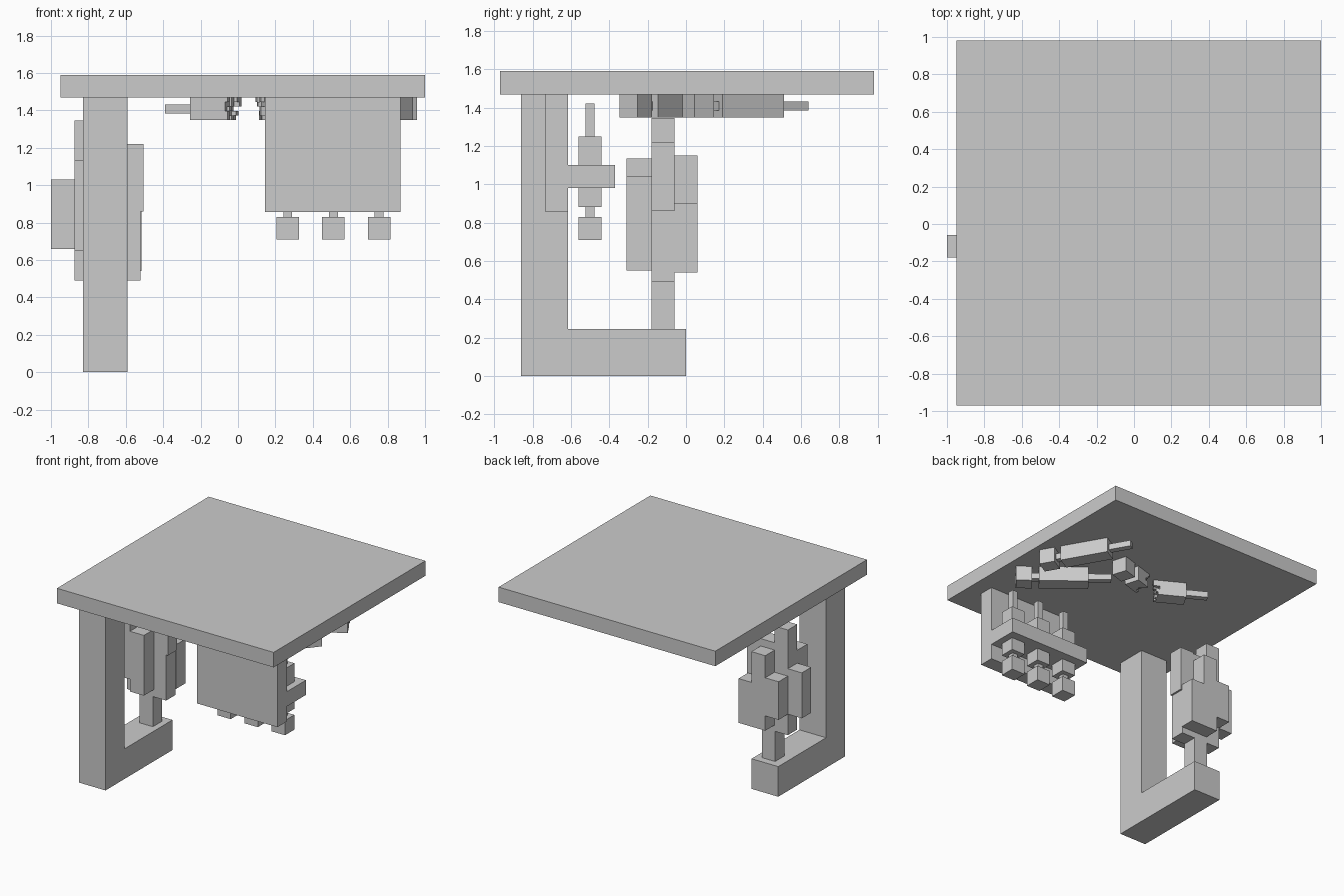
import bpy, bmesh, math, random
from mathutils import Matrix, Vector

if "Cube" in bpy.data.objects:
    bpy.data.objects.remove(bpy.data.objects["Cube"])

random.seed(4)
grey = bpy.data.materials.new("plain grey")
grey.diffuse_color = (0.6, 0.6, 0.6, 1)
grey.use_nodes = True
grey.node_tree.nodes["Principled BSDF"].inputs["Base Color"].default_value = grey.diffuse_color


def build(name, boxes, matrix=Matrix.Identity(4)):
    """One object from boxes given as (x0, x1, y0, y1, z0, z1)."""
    bm = bmesh.new()
    for x0, x1, y0, y1, z0, z1 in boxes:
        m = Matrix.Translation(((x0 + x1) / 2, (y0 + y1) / 2, (z0 + z1) / 2))
        m = m @ Matrix.Diagonal((x1 - x0, y1 - y0, z1 - z0, 1))
        bmesh.ops.create_cube(bm, size=1, matrix=matrix @ m)
    mesh = bpy.data.meshes.new(name)
    bm.to_mesh(mesh)
    bm.free()
    mesh.materials.append(grey)
    ob = bpy.data.objects.new(name, mesh)
    bpy.context.collection.objects.link(ob)
    return ob


def bar(a, b, r):
    """Square bar along local x from a to b with half width r."""
    return (a, b, -r, r, -r, r)


def splinters(start, sign, n=5):
    """Jagged broken end made of small uneven bars."""
    s = 0.12 / n
    out = []
    for i in range(n):
        for j in range(n):
            end = start + sign * random.choice((0.012, 0.025, 0.04, 0.06))
            y, z = -0.06 + i * s, -0.06 + j * s
            out.append((min(start, end), max(start, end), y, y + s, z, z + s))
    return out


def lying(x, y, deg):
    return Matrix.Translation((x, y, 1.408)) @ Matrix.Rotation(math.radians(deg), 4, 'Z')


CAP, NECK = bar(-0.06, 0.06, 0.06), bar(0.06, 0.11, 0.024)
HANDLE, SHAFT = bar(0.11, 0.48, 0.06), bar(0.48, 0.65, 0.024)
TOOL = [CAP, NECK, HANDLE, SHAFT]

# Slab and bracket
build("table_slab", [(-0.95, 1.0, -0.97, 0.98, 1.468, 1.59)])
build("bracket_post", [(-0.83, -0.59, -0.86, -0.615, 0, 1.468)])
build("bracket_arm", [(-0.83, -0.59, -0.615, 0, 0, 0.245)])

# Cluster held by the bracket: upright blocks round a core
build("cluster_stem", [(-0.76, -0.64, -0.18, -0.06, 0.245, 0.49)])
build("cluster_core", [
    (-0.875, -0.52, -0.18, -0.06, 0.49, 0.86),
    (-0.875, -0.755, -0.18, -0.06, 0.86, 1.345),
    (-0.755, -0.63, -0.18, -0.06, 0.86, 1.21),
    (-0.63, -0.505, -0.18, -0.06, 0.86, 1.22)])
build("cluster_side", [(-1.0, -0.875, -0.18, -0.06, 0.66, 1.03)])
build("cluster_front", [
    (-0.875, -0.755, -0.31, -0.18, 0.65, 1.135),
    (-0.755, -0.63, -0.31, -0.18, 0.55, 1.04)])
build("cluster_back", [
    (-0.755, -0.515, -0.06, 0.06, 0.54, 0.90),
    (-0.755, -0.63, -0.06, 0.06, 0.90, 1.15),
    (-0.875, -0.755, -0.06, 0.06, 0.66, 0.97)])

# Rack with three upright tools
build("rack_panel", [(0.145, 0.87, -0.735, -0.615, 0.857, 1.468)])
build("rack_shelf", [(0.145, 0.87, -0.615, -0.37, 0.98, 1.10)])
upright = Matrix.Rotation(-math.pi / 2, 4, 'Y')
for i, x in enumerate((0.266, 0.51, 0.755)):
    build(f"rack_tool_{i + 1}", TOOL, Matrix.Translation((x, -0.5, 0.77)) @ upright)

# Loose tools against the slab, the last one snapped in two
build("loose_tool_1", TOOL, lying(0.875, 0.065, 120))
build("loose_tool_2", TOOL, lying(0.85, -0.262, 141.5))
build("broken_tool_tip", [bar(0.29, 0.48, 0.06), SHAFT] + splinters(0.29, -1),
      lying(0.191, 0.085, 151))
build("broken_tool_cap", [CAP, NECK, bar(0.11, 0.20, 0.06)] + splinters(0.20, 1),
      lying(0.36, 0.31, 197))
